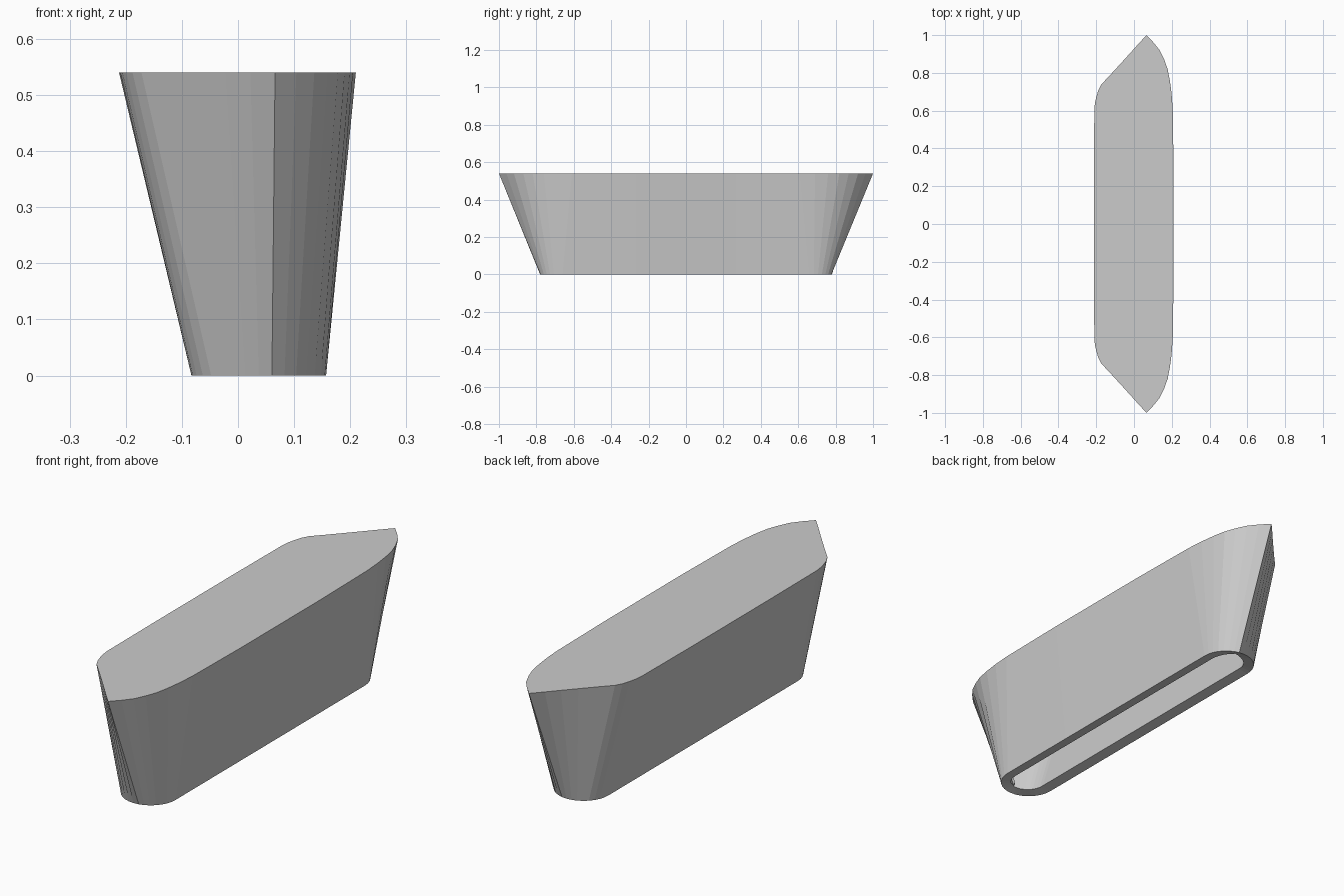
import bpy, bmesh, math

if "Cube" in bpy.data.objects:
    bpy.data.objects.remove(bpy.data.objects["Cube"])

HEIGHT = 0.54
WALL = 0.045
CX, R, END = 0.037, 0.12, 0.66   # foot: rounded slot shape
STEPS = 16

# Top rim, y > 0 half: right side, pointed tip, left side
top_half = [(0.21, 0.27),
            (0.205, 0.61), (0.199, 0.69), (0.190, 0.76), (0.178, 0.82),
            (0.160, 0.87), (0.136, 0.92), (0.104, 0.96),
            (0.066, 1.0),
            (0.022, 0.952), (-0.022, 0.903), (-0.07, 0.85), (-0.125, 0.79),
            (-0.172, 0.74), (-0.188, 0.71), (-0.199, 0.675), (-0.206, 0.645),
            (-0.21, 0.61),
            (-0.212, 0.27)]

# Foot outline, y > 0 half: semicircular end with the same point count
foot_half = [(CX + R, 0.27)]
for i in range(STEPS + 1):
    a = math.pi * i / STEPS
    foot_half.append((CX + R * math.cos(a), END + R * math.sin(a)))
foot_half.append((CX - R, 0.27))


def full_loop(half):
    return half + [(x, -y) for x, y in reversed(half)]


# Lofted body, closed on top and open underneath
bm = bmesh.new()
foot = [bm.verts.new((x, y, 0)) for x, y in full_loop(foot_half)]
top = [bm.verts.new((x, y, HEIGHT)) for x, y in full_loop(top_half)]
n = len(foot)
for i in range(n):
    j = (i + 1) % n
    bm.faces.new((foot[i], foot[j], top[j], top[i]))
bm.faces.new(top)
bmesh.ops.recalc_face_normals(bm, faces=bm.faces)
if max(bm.faces, key=lambda f: f.calc_center_median().z).normal.z < 0:
    bmesh.ops.reverse_faces(bm, faces=bm.faces)
mesh = bpy.data.meshes.new("flared_shell")
bm.to_mesh(mesh)
bm.free()
shell = bpy.data.objects.new("flared_shell", mesh)
bpy.context.collection.objects.link(shell)

# Wall thickness, leaving the long slot in the underside
solid = shell.modifiers.new("wall", 'SOLIDIFY')
solid.thickness = WALL
solid.offset = -1
solid.use_even_offset = True
